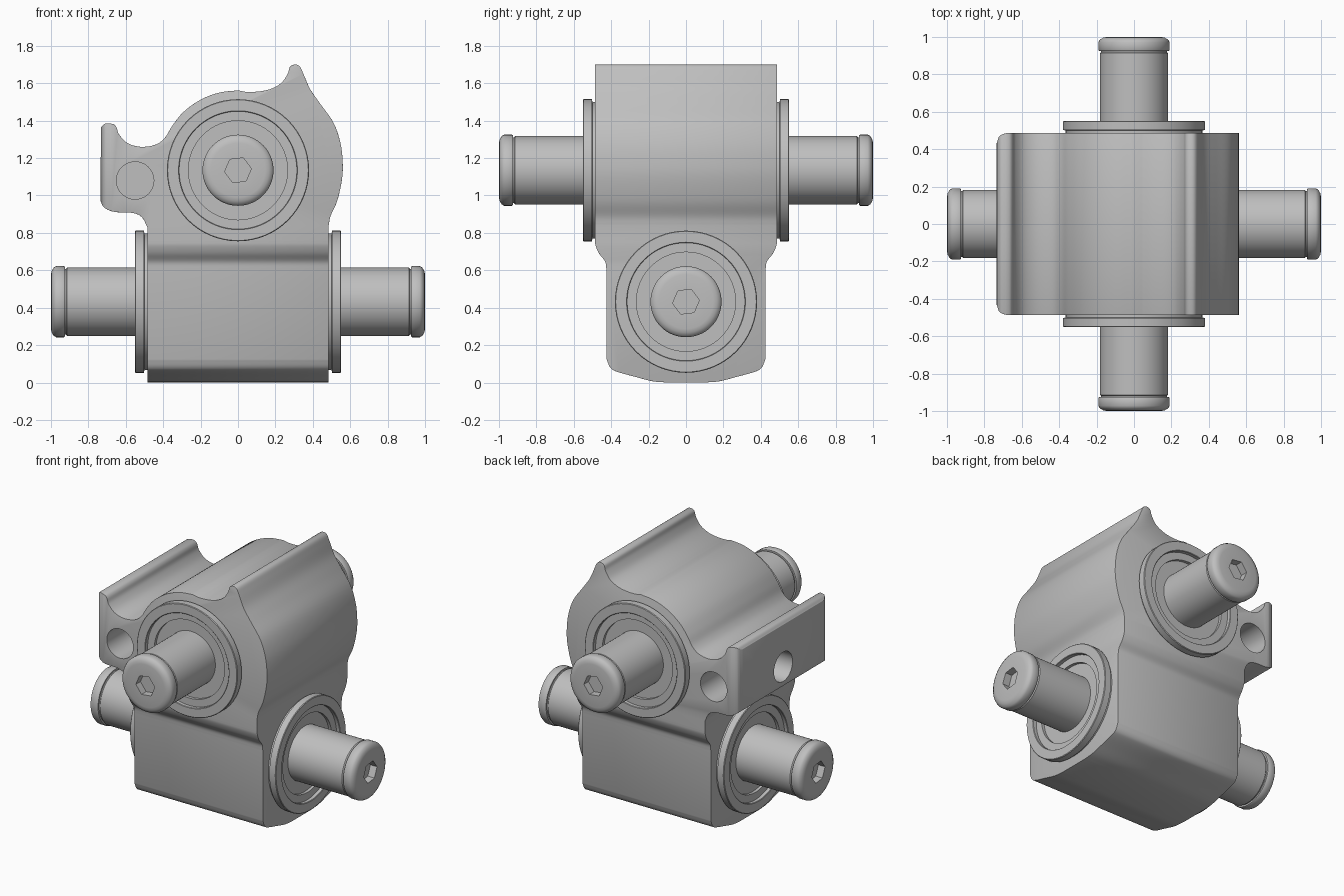
import bpy, bmesh
from math import pi, radians
from mathutils import Matrix, Vector

cube = bpy.data.objects.get("Cube")
if cube:
    bpy.data.objects.remove(cube, do_unlink=True)

metal = bpy.data.materials.new("light_grey_metal")
metal.use_nodes = True
GREY = (0.52, 0.52, 0.52, 1)
metal.diffuse_color = GREY
metal.node_tree.nodes["Principled BSDF"].inputs["Base Color"].default_value = GREY


def make_object(name, bm):
    bmesh.ops.recalc_face_normals(bm, faces=bm.faces)
    mesh = bpy.data.meshes.new(name)
    bm.to_mesh(mesh)
    bm.free()
    mesh.materials.append(metal)
    obj = bpy.data.objects.new(name, mesh)
    bpy.context.collection.objects.link(obj)
    return obj


def select(obj):
    bpy.ops.object.select_all(action='DESELECT')
    obj.select_set(True)
    bpy.context.view_layer.objects.active = obj


def boolean(obj, cutter, operation):
    select(obj)
    mod = obj.modifiers.new("cut", 'BOOLEAN')
    mod.object, mod.operation, mod.solver = cutter, operation, 'EXACT'
    bpy.ops.object.modifier_apply(modifier=mod.name)
    bpy.data.objects.remove(cutter, do_unlink=True)


def smooth_path(points, steps=5):
    """Catmull-Rom curve through 2D points."""
    p = [Vector(q) for q in points]
    if len(p) < 3:
        return p
    p = [2 * p[0] - p[1]] + p + [2 * p[-1] - p[-2]]
    out = []
    for a, b, c, d in zip(p, p[1:], p[2:], p[3:]):
        for i in range(steps):
            t = i / steps
            out.append(0.5 * (2 * b + (c - a) * t + (2 * a - 5 * b + 4 * c - d) * t * t
                              + (3 * b - a - 3 * c + d) * t ** 3))
    return out + [p[-2]]


def prism(name, outline, place, low, high):
    """Extrude a 2D outline; place(u, v, w) gives the 3D point."""
    bm = bmesh.new()
    face = bm.faces.new([bm.verts.new(place(u, v, low)) for u, v in outline])
    new = bmesh.ops.extrude_face_region(bm, geom=[face])["geom"]
    shift = Vector(place(0, 0, high)) - Vector(place(0, 0, low))
    bmesh.ops.translate(bm, vec=shift, verts=[v for v in new if isinstance(v, bmesh.types.BMVert)])
    return make_object(name, bm)


def cylinder(name, radius, depth, centre, rotation=Matrix(), sides=40):
    bm = bmesh.new()
    bmesh.ops.create_cone(bm, cap_ends=True, segments=sides, radius1=radius, radius2=radius,
                          depth=depth, matrix=Matrix.Translation(centre) @ rotation)
    return make_object(name, bm)


def lathe(name, profile, sides=64):
    """Spin (radius, height) points about local z."""
    bm = bmesh.new()
    verts = [bm.verts.new((r, 0, h)) for r, h in profile]
    edges = [bm.edges.new(pair) for pair in zip(verts, verts[1:])]
    bmesh.ops.spin(bm, geom=verts + edges, cent=(0, 0, 0), axis=(0, 0, 1),
                   angle=2 * pi, steps=sides)
    bmesh.ops.remove_doubles(bm, verts=bm.verts, dist=0.0001)
    return make_object(name, bm)


# Front outline of the body: cam edge, horn, crown, groove, side lug
front_chunks = [
    [(-0.485, 0), (0.485, 0)],
    [(0.485, 0.84), (0.495, 0.89), (0.53, 0.97), (0.555, 1.08), (0.56, 1.17), (0.548, 1.28),
     (0.51, 1.39), (0.44, 1.49), (0.385, 1.57), (0.35, 1.65), (0.33, 1.69), (0.305, 1.7),
     (0.278, 1.688), (0.265, 1.65), (0.23, 1.6), (0.17, 1.568), (0.1, 1.555), (0.04, 1.554)],
    [(0, 1.562), (-0.1, 1.55), (-0.2, 1.512), (-0.29, 1.448), (-0.35, 1.375), (-0.39, 1.31),
     (-0.44, 1.272), (-0.52, 1.26), (-0.59, 1.28), (-0.635, 1.325), (-0.65, 1.365),
     (-0.67, 1.382), (-0.71, 1.384), (-0.733, 1.365)],
    [(-0.735, 0.97), (-0.715, 0.935), (-0.66, 0.912), (-0.57, 0.908), (-0.515, 0.885),
     (-0.485, 0.83)],
]
front = [q for chunk in front_chunks for q in smooth_path(chunk)]
body = prism("body", front, lambda u, v, w: (u, w, v), -0.487, 0.487)

# Side outline: rounded base, narrow waist, wide head
half = (smooth_path([(0.1, 0), (0.18, 0.007), (0.27, 0.03), (0.37, 0.058), (0.405, 0.08),
                     (0.425, 0.125)])
        + smooth_path([(0.425, 0.6), (0.432, 0.645), (0.465, 0.69), (0.483, 0.73),
                       (0.487, 0.76)])
        + [Vector((0.49, 1.9))])
side = half + [Vector((-p.x, p.y)) for p in reversed(half)]
boolean(body, prism("side_form", side, lambda u, v, w: (w, u, v), -1, 1), 'INTERSECT')

# Rounded vertical corners of the lug
corner = smooth_path([(-0.735, 0.43), (-0.718, 0.471), (-0.677, 0.488)])
plan = corner + [Vector((1, 0.5)), Vector((1, -0.5))] + [Vector((p.x, -p.y)) for p in reversed(corner)]
boolean(body, prism("plan_form", plan, lambda u, v, w: (u, v, w), -1, 3), 'INTERSECT')

# Softened outer edges
select(body)
bevel = body.modifiers.new("soft_edges", 'BEVEL')
bevel.width, bevel.segments, bevel.angle_limit = 0.008, 2, radians(45)
bpy.ops.object.modifier_apply(modifier=bevel.name)

# Blind holes in the lug
turn_y, turn_x = Matrix.Rotation(pi / 2, 4, 'X'), Matrix.Rotation(pi / 2, 4, 'Y')
for s in (-1, 1):
    boolean(body, cylinder("lug_hole", 0.1, 0.6, (-0.55, s * 0.487, 1.08), turn_y), 'DIFFERENCE')
boolean(body, cylinder("cross_hole", 0.1, 0.6, (-0.735, 0, 1.08), turn_x), 'DIFFERENCE')

# Bearing flange and pin, with local z pointing outward
flange = lathe("front_flange", [
    (0, 0.46), (0.365, 0.46), (0.365, 0.5), (0.38, 0.503), (0.38, 0.547), (0.376, 0.551),
    (0.318, 0.551), (0.315, 0.548), (0.315, 0.525), (0.265, 0.525), (0.265, 0.505), (0, 0.505)])
pin = lathe("front_pin", [
    (0, 0.49), (0.183, 0.49), (0.183, 0.913), (0.176, 0.92), (0.176, 0.926), (0.187, 0.926),
    (0.19, 0.931), (0.19, 0.972), (0.183, 0.985), (0.165, 0.996), (0.145, 1), (0, 1)])
boolean(pin, cylinder("socket", 0.072, 0.1, (0, 0, 1),
                      Matrix.Rotation(radians(97), 4, 'Z'), sides=6), 'DIFFERENCE')

for obj in (body, flange, pin):
    select(obj)
    bpy.ops.object.shade_smooth_by_angle(angle=radians(32))

# Two crossed axles: upper along y, lower along x
for source in (flange, pin):
    for name, angle, height in (("front", 0, 1.135), ("left", 90, 0.432),
                                ("back", 180, 1.135), ("right", 270, 0.432)):
        obj = source
        if angle:
            obj = source.copy()
            obj.name = source.name.replace("front", name)
            bpy.context.collection.objects.link(obj)
        obj.location = (0, 0, height)
        obj.rotation_euler = (pi / 2, 0, radians(angle))
